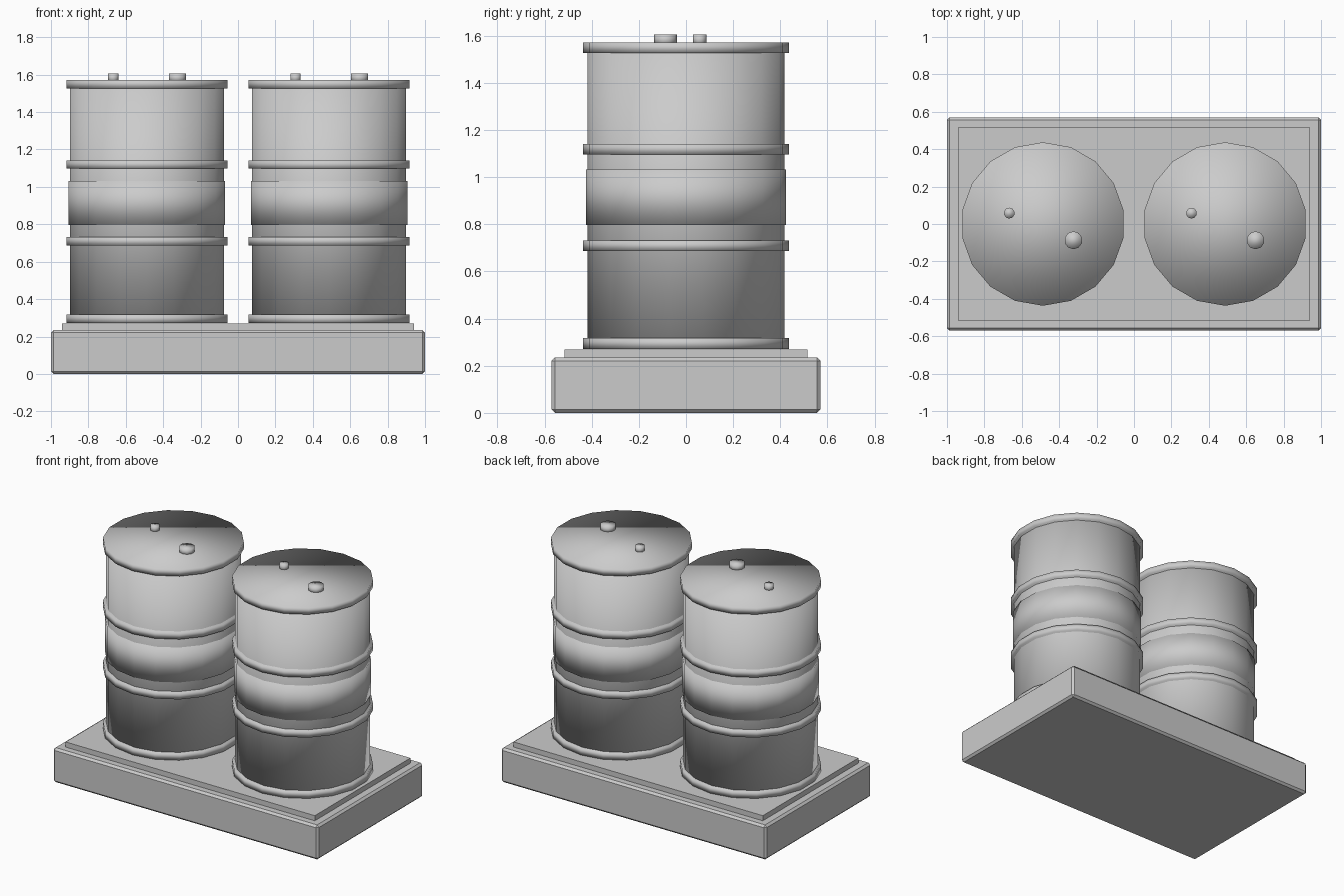
import bpy

cube = bpy.data.objects.get("Cube")
if cube:
    bpy.data.objects.remove(cube, do_unlink=True)

GREY = (0.6, 0.6, 0.6, 1.0)
grey = bpy.data.materials.new("light_grey")
grey.diffuse_color = GREY
grey.use_nodes = True
grey.node_tree.nodes["Principled BSDF"].inputs["Base Color"].default_value = GREY


def box(name, size, bottom, top):
    bpy.ops.mesh.primitive_cube_add(size=1, location=(0, 0, (bottom + top) / 2))
    ob = bpy.context.object
    ob.name = name
    ob.scale = (size[0], size[1], top - bottom)
    bpy.ops.object.transform_apply(location=False, rotation=False, scale=True)
    ob.data.materials.append(grey)
    return ob


def disc(name, x, y, radius, bottom, top, sides=18):
    """Upright capped cylinder, softly shaded over its rims."""
    bpy.ops.mesh.primitive_cylinder_add(
        vertices=sides, radius=radius, depth=top - bottom,
        location=(x, y, (bottom + top) / 2))
    ob = bpy.context.object
    ob.name = name
    ob.data.materials.append(grey)
    bpy.ops.object.shade_smooth()
    return ob


# Chamfered plinth with a thin deck on top
plinth = box("plinth", (2.0, 1.14), 0, 0.235)
chamfer = plinth.modifiers.new("chamfer", "BEVEL")
chamfer.width = 0.014
chamfer.segments = 1
box("deck", (1.88, 1.03), 0.23, 0.27)

# Two identical drums
for side, x in (("right", -0.487), ("left", 0.487)):
    disc(side + "_drum_body", x, 0, 0.418, 0.272, 1.568)
    disc(side + "_drum_band", x, 0, 0.425, 0.797, 1.032)
    # Raised hoops, the topmost closing the lid
    for hoop, bottom in (("bottom_rim", 0.272), ("lower_hoop", 0.687),
                         ("upper_hoop", 1.097), ("lid", 1.527)):
        disc(side + "_drum_" + hoop, x, 0, 0.437, bottom, bottom + 0.045)
    # Filler caps
    disc(side + "_large_cap", x + 0.163, -0.087, 0.048, 1.56, 1.605, 10)
    disc(side + "_small_cap", x - 0.18, 0.058, 0.029, 1.56, 1.605, 10)
